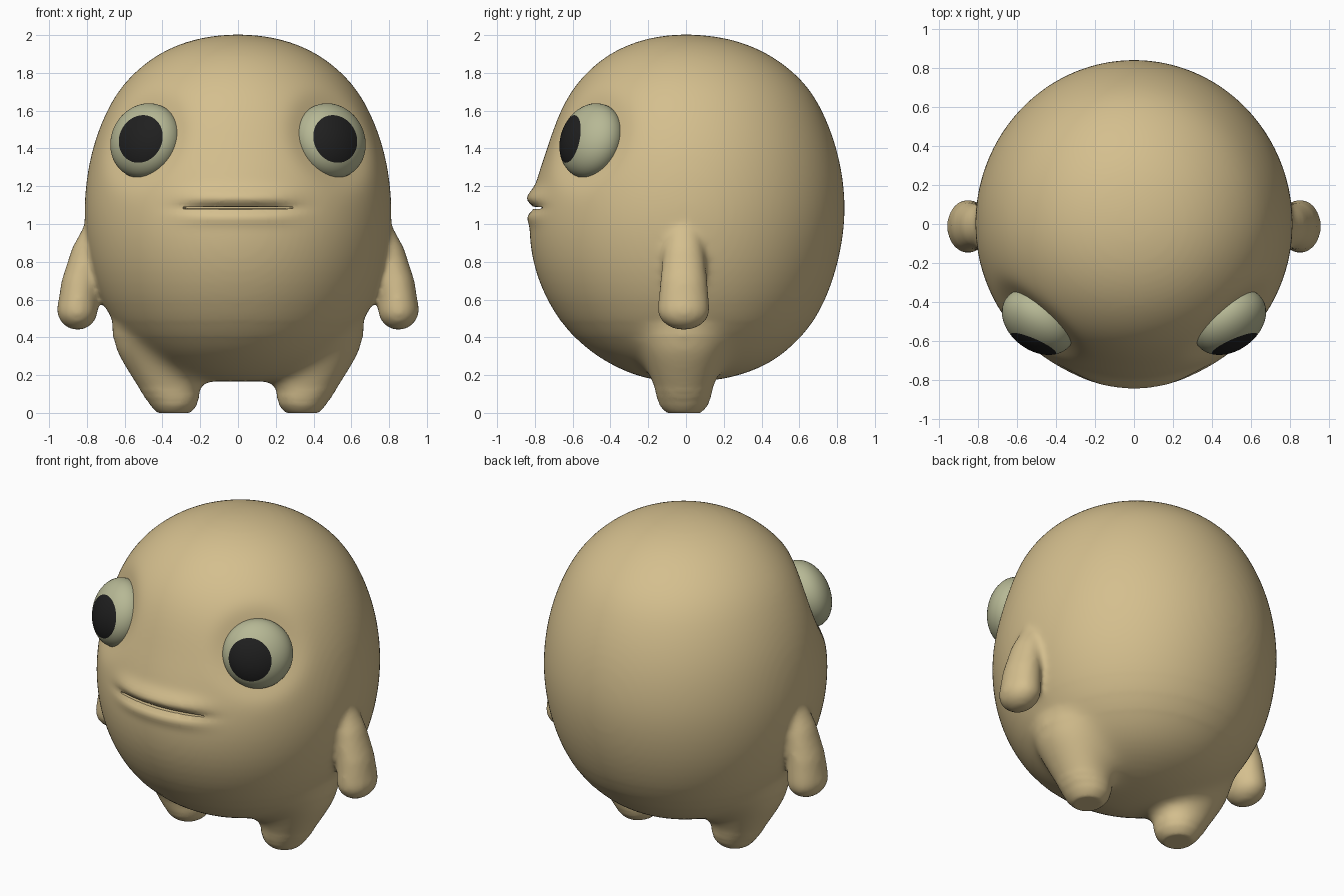
import bpy, bmesh, math
from mathutils import Vector, Matrix

if "Cube" in bpy.data.objects:
    bpy.data.objects.remove(bpy.data.objects["Cube"])


def material(name, rgb):
    m = bpy.data.materials.new(name)
    m.use_nodes = True
    m.diffuse_color = (*rgb, 1)
    bsdf = next(n for n in m.node_tree.nodes if n.type == "BSDF_PRINCIPLED")
    bsdf.inputs["Base Color"].default_value = (*rgb, 1)
    bsdf.inputs["Roughness"].default_value = 0.7
    return m


skin = material("tan skin", (0.66, 0.52, 0.27))
eyeball = material("pale green eye", (0.47, 0.48, 0.3))
black = material("black pupil", (0.014, 0.014, 0.014))


def make_object(name, bm, *mats):
    bmesh.ops.recalc_face_normals(bm, faces=bm.faces)
    mesh = bpy.data.meshes.new(name)
    bm.to_mesh(mesh)
    bm.free()
    for m in mats:
        mesh.materials.append(m)
    ob = bpy.data.objects.new(name, mesh)
    bpy.context.collection.objects.link(ob)
    return ob


def select(ob):
    bpy.ops.object.select_all(action="DESELECT")
    ob.select_set(True)
    bpy.context.view_layer.objects.active = ob


def modify(ob, kind, **settings):
    select(ob)
    mod = ob.modifiers.new(kind, kind)
    for key, value in settings.items():
        setattr(mod, key, value)
    bpy.ops.object.modifier_apply(modifier=mod.name)


def loft(bm, rings):
    loops = [[bm.verts.new(p) for p in ring] for ring in rings]
    n = len(loops[0])
    for a, b in zip(loops, loops[1:]):
        for i in range(n):
            j = (i + 1) % n
            bm.faces.new((a[i], a[j], b[j], b[i]))
    bm.faces.new(loops[0][::-1])
    bm.faces.new(loops[-1])


def limb(bm, stops, depth):
    """Chain of overlapping balls through (x, z, radius) stops, on both sides."""
    for a, b in zip(stops, stops[1:]):
        for k in range(8):
            x, z, r = Vector(a).lerp(Vector(b), k / 7)
            for side in (-1, 1):
                place = Matrix.Translation((side * x, -0.012, z))
                bmesh.ops.create_uvsphere(bm, u_segments=24, v_segments=16, radius=r,
                                          matrix=place @ Matrix.Diagonal((1, depth, 1, 1)))


# Torso: height, half width, front depth, back depth
profile = [
    (0.162, 0.06, 0.06, 0.06), (0.175, 0.22, 0.22, 0.22), (0.24, 0.41, 0.38, 0.42),
    (0.34, 0.55, 0.54, 0.56), (0.5, 0.685, 0.69, 0.7), (0.75, 0.785, 0.81, 0.8),
    (1.0, 0.818, 0.84, 0.845), (1.2, 0.81, 0.805, 0.84), (1.4, 0.775, 0.737, 0.802),
    (1.6, 0.7, 0.67, 0.727), (1.76, 0.6, 0.575, 0.627), (1.9, 0.435, 0.42, 0.45),
    (1.978, 0.25, 0.24, 0.26), (2.004, 0.07, 0.07, 0.07)]
rings = []
for z, w, front, back in profile:
    ring = []
    for i in range(64):
        a = math.tau * i / 64
        s = math.sin(a)
        ring.append((w * math.cos(a), s * (back if s > 0 else front), z))
    rings.append(ring)
bm = bmesh.new()
loft(bm, rings)
body = make_object("body", bm, skin)
modify(body, "SUBSURF", levels=2)

# Arms and legs, fused with the torso into one skin
bm = bmesh.new()
limb(bm, [(0.73, 1.0, 0.07), (0.8, 0.84, 0.086), (0.837, 0.68, 0.1), (0.85, 0.547, 0.109)], 1.28)
limb(bm, [(0.43, 0.42, 0.24), (0.385, 0.22, 0.175), (0.34, 0.115, 0.145)], 1.05)
bm.from_mesh(body.data)
bm.to_mesh(body.data)
bm.free()
modify(body, "REMESH", mode="VOXEL", voxel_size=0.018)
modify(body, "SMOOTH", factor=0.5, iterations=10)

# Blend the leg joints in narrowing bands
for low, high, passes in ((0.05, 0.58, 20), (0.09, 0.48, 35), (0.12, 0.4, 45)):
    band = body.vertex_groups.new(name="leg_joint")
    band.add([v.index for v in body.data.vertices
              if low < v.co.z < high and abs(v.co.x) < 0.73], 1, "REPLACE")
    modify(body, "SMOOTH", factor=0.5, iterations=passes, vertex_group=band.name)
    body.vertex_groups.remove(body.vertex_groups[0])

# Eye placement, for the +x eye
EYE = Vector((0.49, -0.5, 1.44))
FACING = Vector((0.56, -0.76, 0.3)).normalized()

# Press eye sockets, swell the lips, flatten the soles
for v in body.data.vertices:
    x, y, z = v.co
    if y < -0.1 and z > 0.9:
        side = 1 if x > 0 else -1
        offset = Vector((abs(x), y, z)) - EYE
        radius = (offset - FACING * offset.dot(FACING)).length
        push = FACING * (-0.04 * math.exp(-(radius / 0.24) ** 4))
        v.co += Vector((side * push.x, push.y, push.z))
        across = math.exp(-(x / 0.3) ** 4)
        v.co.y -= across * (0.03 * math.exp(-((z - 1.14) / 0.05) ** 2)
                            + 0.014 * math.exp(-((z - 1.035) / 0.04) ** 2)
                            - 0.025 * math.exp(-((z - 1.085) / 0.025) ** 2))
    v.co.z = max(v.co.z, 0)

# Mouth slit, tapering inward and towards its corners
bm = bmesh.new()
slices = []
for k in range(17):
    t = math.radians(-21 + 42 * k / 16)
    h = 0.004 + 0.012 * math.sqrt(1 - (k / 8 - 1) ** 2)
    slices.append([(r * math.sin(t), -r * math.cos(t), 1.085 + dz)
                   for r, dz in ((0.765, -0.004), (0.95, -h), (0.95, h), (0.765, 0.004))])
loft(bm, slices)
cutter = make_object("mouth_cutter", bm, skin)
cutter.hide_render = True
modify(body, "BOOLEAN", operation="DIFFERENCE", solver="EXACT", object=cutter)
bpy.data.objects.remove(cutter)
select(body)
bpy.ops.object.shade_smooth_by_angle(angle=math.radians(40))

# Eyes: flattened balls whose pole sits at the pupil
turn = FACING.to_track_quat("Z", "Y").to_matrix().to_4x4()
shape = turn @ Matrix.Diagonal((0.204, 0.204, 0.142, 1))
gaze = shape.inverted() @ Vector((0.034, -0.155, 0.014))
pole = gaze.to_track_quat("Z", "Y").to_matrix().to_4x4()
for name, side in (("left_eye", 1), ("right_eye", -1)):
    bm = bmesh.new()
    bmesh.ops.create_uvsphere(bm, u_segments=48, v_segments=32, radius=1)
    for f in bm.faces:
        f.material_index = int(f.calc_center_median().z > math.cos(math.radians(39)))
    place = Matrix.Diagonal((side, 1, 1, 1)) @ Matrix.Translation(EYE) @ shape @ pole
    bmesh.ops.transform(bm, matrix=place, verts=bm.verts)
    eye = make_object(name, bm, eyeball, black)
    select(eye)
    bpy.ops.object.shade_smooth()
